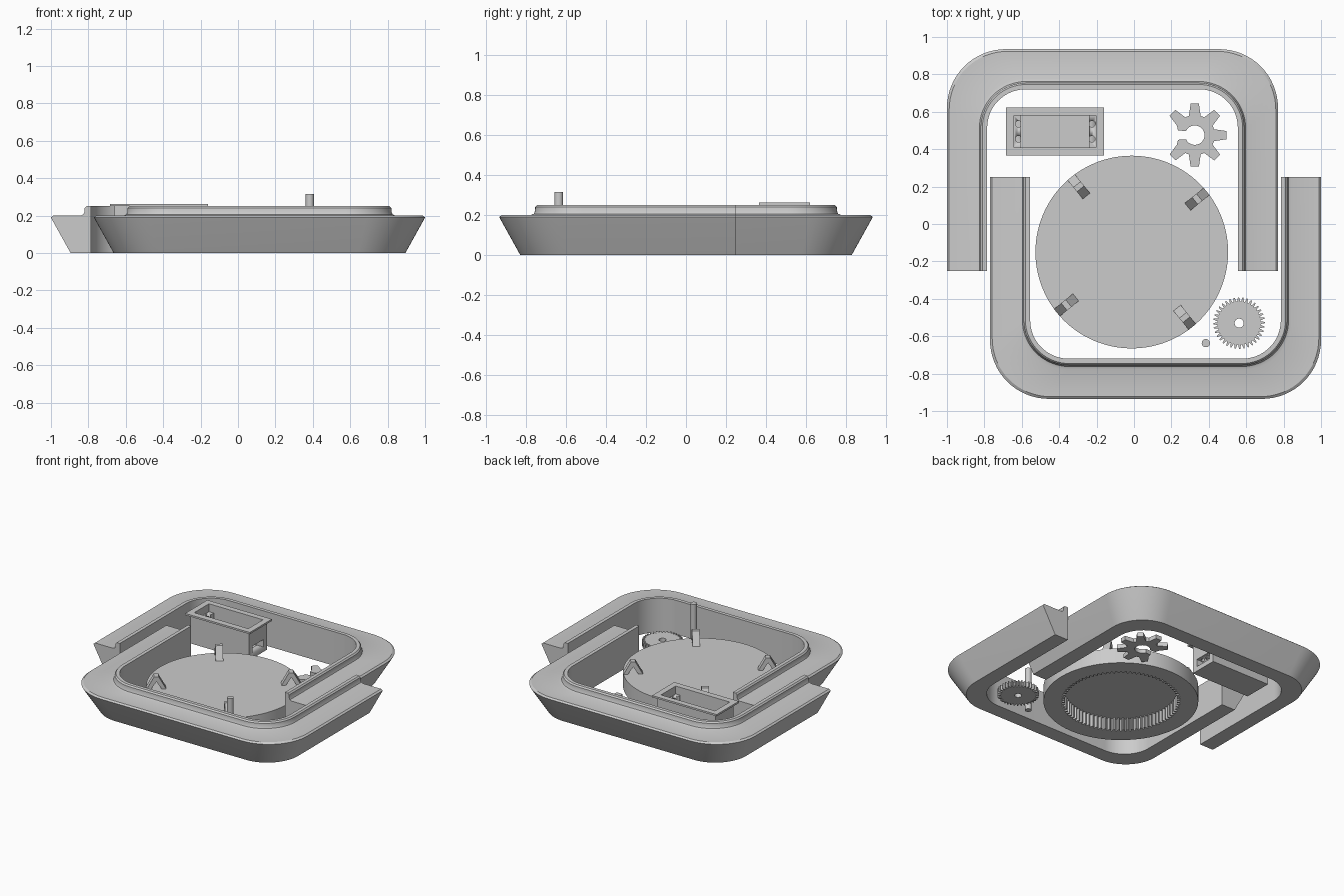
import bpy, bmesh, math
from mathutils import Matrix, Vector

if "Cube" in bpy.data.objects:
    bpy.data.objects.remove(bpy.data.objects["Cube"])

grey = bpy.data.materials.new("plain grey")
grey.diffuse_color = (0.6, 0.6, 0.6, 1)
grey.use_nodes = True
grey.node_tree.nodes["Principled BSDF"].inputs["Base Color"].default_value = grey.diffuse_color


def finish(name, bm, angle=30):
    bmesh.ops.recalc_face_normals(bm, faces=bm.faces)
    me = bpy.data.meshes.new(name)
    bm.to_mesh(me)
    bm.free()
    me.materials.append(grey)
    ob = bpy.data.objects.new(name, me)
    bpy.context.collection.objects.link(ob)
    bpy.ops.object.select_all(action='DESELECT')
    ob.select_set(True)
    bpy.context.view_layer.objects.active = ob
    bpy.ops.object.shade_smooth_by_angle(angle=math.radians(angle))
    return ob


def loft(bm, loops, cap=True):
    """Closed rings of points joined in order, optionally capped."""
    rings = [[bm.verts.new(p) for p in lp] for lp in loops]
    for a, b in zip(rings, rings[1:]):
        n = len(a)
        for i in range(n):
            bm.faces.new((a[i], a[(i + 1) % n], b[(i + 1) % n], b[i]))
    if cap:
        bm.faces.new(rings[0])
        bm.faces.new(rings[-1])
    return rings


def ring(c, radii, z, phase=0.0):
    n = len(radii)
    return [(c[0] + r * math.cos(phase + math.tau * i / n),
             c[1] + r * math.sin(phase + math.tau * i / n), z) for i, r in enumerate(radii)]


def box(bm, x0, x1, y0, y1, z0, z1):
    loft(bm, [[(x0, y0, z), (x1, y0, z), (x1, y1, z), (x0, y1, z)] for z in (z0, z1)])


def cut(ob, cutters):
    """Subtract the cutters and remove them."""
    for c in cutters:
        m = ob.modifiers.new("cut", 'BOOLEAN')
        m.operation, m.object, m.solver = 'DIFFERENCE', c, 'EXACT'
        bpy.context.view_layer.objects.active = ob
        bpy.ops.object.modifier_apply(modifier=m.name)
        bpy.data.objects.remove(c)


# U-shaped frame halves: (inset, height, corner radius) swept around the U
PROFILE = [(.105, 0, .25), (.006, .178, .31), (0, .19, .315), (.012, .2, .31),
           (.158, .2, .255), (.173, .206, .25), (.179, .22, .245), (.18, .24, .245),
           (.189, .25, .235), (.215, .25, .205), (.215, 0, .205)]


def u_path(d, z, r):
    x0, x1, y1 = -1 + d, .77 - d, .935 - d
    pts = [(x0, -.25, z)]
    for cx, start in ((x0 + r, 180), (x1 - r, 90)):
        for i in range(17):
            t = math.radians(start - 90 * i / 16)
            pts.append((cx + r * math.cos(t), y1 - r + r * math.sin(t), z))
    return pts + [(x1, -.25, z)]


for name, turn in (("back_frame", 0), ("front_frame", math.pi)):
    bm = bmesh.new()
    rails = [u_path(*p) for p in PROFILE]
    loft(bm, list(zip(*rails)))
    bmesh.ops.rotate(bm, verts=bm.verts, matrix=Matrix.Rotation(turn, 3, 'Z'))
    finish(name, bm)

# Turntable with internal gear teeth in its underside
C = (-.012, -.15)
TEETH = 80
SIDES = TEETH * 4
inner = [.397 if i % 4 < 2 else .375 for i in range(SIDES)]
bm = bmesh.new()
loft(bm, [ring(C, inner, .09), ring(C, inner, 0), ring(C, [.515] * SIDES, 0),
          ring(C, [.515] * SIDES, .11)])
finish("turntable", bm)

# Four A-shaped clips set radially on the turntable
for k, deg in enumerate((39, 129, 219, 309)):
    bm = bmesh.new()
    prof = [(-.065, 0), (-.015, .09), (.015, .09), (.065, 0), (.035, 0), (0, .055), (-.035, 0)]
    loft(bm, [[(x, y, z) for x, z in prof] for y in (-.025, .025)])
    t = math.radians(deg)
    pos = Vector((C[0] + .45 * math.cos(t), C[1] + .45 * math.sin(t), .11))
    bm.transform(Matrix.Translation(pos) @ Matrix.Rotation(t, 4, 'Z'))
    finish("clip_%d" % (k + 1), bm)

# Small spur gear with a round bore
G = (.562, -.53)
radii = [.138 if i % 4 < 2 else .116 for i in range(36 * 4)]
bore = [.024] * len(radii)
bm = bmesh.new()
loft(bm, [ring(G, bore, 0), ring(G, radii, 0), ring(G, radii, .04), ring(G, bore, .04),
          ring(G, bore, 0)], cap=False)
bmesh.ops.remove_doubles(bm, verts=bm.verts, dist=1e-5)
finish("spur_gear", bm)

# Coarse seven-tooth gear, slotted where the eighth tooth would be
W = (.325, .475)
outline, hole = [], []
for k in range(-3, 4):
    for da, r in ((-17, .108), (-7.5, .17), (7.5, .17), (17, .108)):
        t = math.radians(45 * k + da)
        outline.append((W[0] + r * math.cos(t), W[1] + r * math.sin(t)))
outline.append((W[0] - .09, W[1] + .025))
for i in range(25):
    t = math.radians(155 - 310 * i / 24)
    hole.append((W[0] + .052 * math.cos(t), W[1] + .052 * math.sin(t)))
outline += hole + [(W[0] - .09, W[1] - .025)]
bm = bmesh.new()
loft(bm, [[(x, y, z) for x, y in outline] for z in (0, .03)])
finish("slotted_gear", bm)

# Upright pin
bm = bmesh.new()
loft(bm, [ring((.384, -.637), [.022] * 24, z) for z in (0, .315)])
finish("pin", bm)

# Motor holder: flanged box with a pocket, end ledges, screw holes and a cable slot
bm = bmesh.new()


def rect(x0, x1, y0, y1, z):
    return [(x0, y0, z), (x1, y0, z), (x1, y1, z), (x0, y1, z)]


body, flange = (-.66, -.185, .39, .6), (-.685, -.16, .365, .622)
loft(bm, [rect(*body, .04), rect(*body, .25), rect(*flange, .25), rect(*flange, .263)])
holder = finish("motor_holder", bm)

cutters = []
for i, b in enumerate(((-.642, -.203, .41, .58, .205, .3), (-.603, -.24, .41, .58, .06, .3),
                       (-.25, -.1, .43, .56, .075, .13))):
    bm = bmesh.new()
    box(bm, *b)
    cutters.append(finish("pocket_cutter_%d" % i, bm))
for x in (-.618, -.225):
    for y in (.455, .535):
        bm = bmesh.new()
        loft(bm, [ring((x, y), [.017] * 16, z) for z in (.1, .3)])
        cutters.append(finish("screw_hole_cutter", bm))
cut(holder, cutters)
